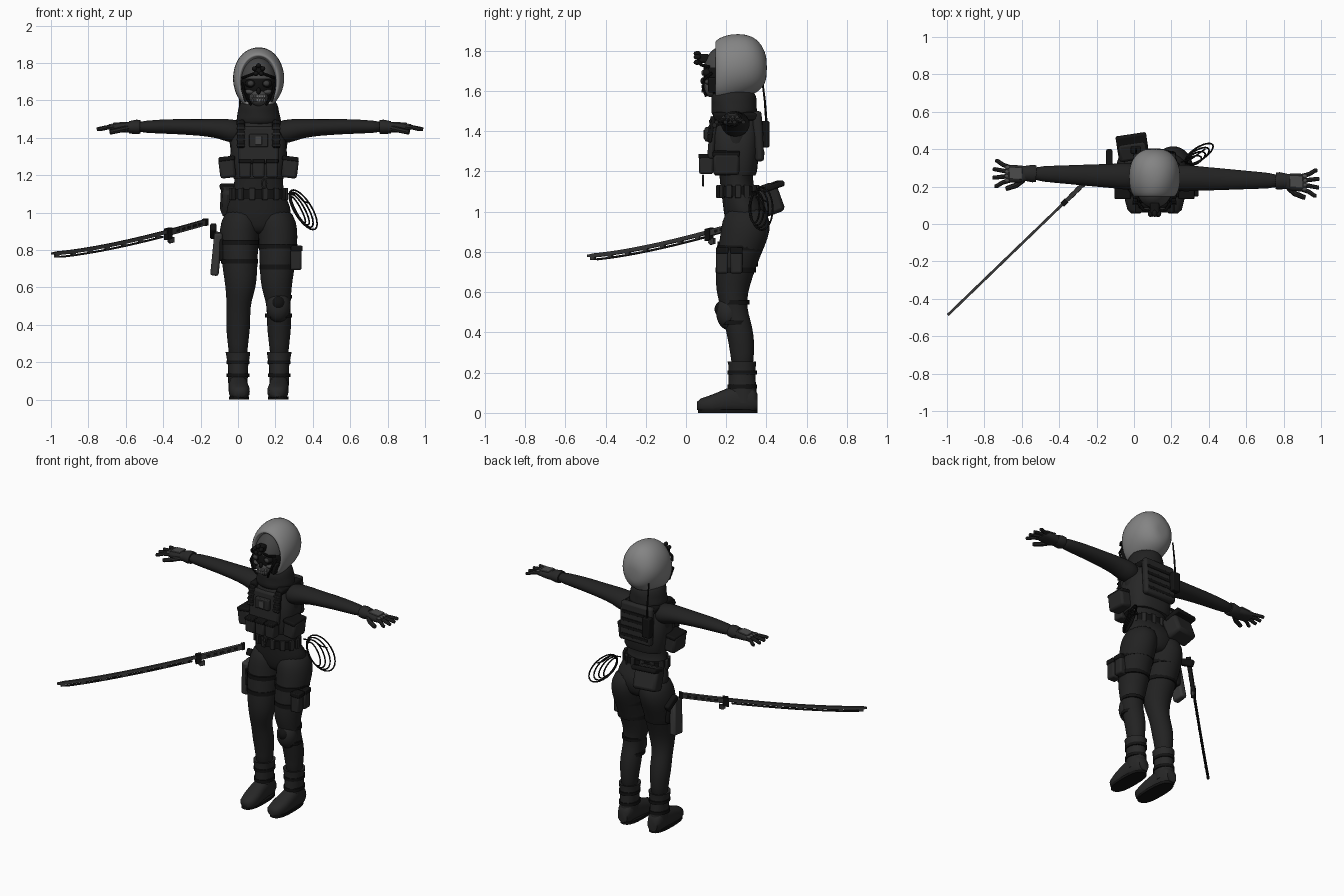
import bpy, bmesh, math
from mathutils import Matrix, Vector, Euler

cube = bpy.data.objects.get("Cube")
if cube:
    bpy.data.objects.remove(cube)

CX = .11  # the figure stands slightly off centre because of the long sword
ARM_TURN = -.03


def material(name, value):
    mat = bpy.data.materials.new(name)
    mat.use_nodes = True
    color = (value, value, value, 1)
    mat.diffuse_color = color
    shader = mat.node_tree.nodes["Principled BSDF"]
    shader.inputs["Base Color"].default_value = color
    shader.inputs["Roughness"].default_value = .8
    return mat


suit = material("suit charcoal", .016)
gear = material("gear charcoal", .02)
black = material("black", .006)
cloth = material("hood grey", .23)
mask_grey = material("mask grey", .06)
bone = material("pale grey", .16)
steel = material("sword grey", .04)
glove = material("glove grey", .07)


def finish(name, bm, mats, mirror=False, subdivide=0, bevel=0, angle=40, turn=0):
    bmesh.ops.recalc_face_normals(bm, faces=bm.faces)
    mesh = bpy.data.meshes.new(name)
    bm.to_mesh(mesh)
    bm.free()
    obj = bpy.data.objects.new(name, mesh)
    bpy.context.collection.objects.link(obj)
    obj.location.x = CX
    obj.rotation_euler.z = turn
    for mat in mats if isinstance(mats, list) else [mats]:
        mesh.materials.append(mat)
    bpy.ops.object.select_all(action='DESELECT')
    obj.select_set(True)
    bpy.context.view_layer.objects.active = obj
    bpy.ops.object.shade_smooth_by_angle(angle=math.radians(angle))
    if bevel:
        modifier = obj.modifiers.new("soft edges", 'BEVEL')
        modifier.width = bevel
        modifier.segments = 2
    if subdivide:
        obj.modifiers.new("smooth", 'SUBSURF').levels = subdivide
        obj.modifiers["smooth"].render_levels = subdivide
    if mirror:
        obj.modifiers.new("other side", 'MIRROR')
    return obj


def loft(name, mat, axis, rings, power=2, sides=20, wrinkle=0, floor=False, **options):
    """Skin oval rings: position on the axis, centre pair, radius pair."""
    bm = bmesh.new()
    loops = []
    for index, (along, ca, cb, ra, rb) in enumerate(rings):
        loop = []
        for k in range(sides):
            t = math.tau * k / sides
            c, s = math.cos(t), math.sin(t)
            fold = 1 + wrinkle * math.sin(5 * t + index * 2)
            a = ca + ra * fold * math.copysign(abs(c) ** (2 / power), c)
            b = cb + rb * fold * math.copysign(abs(s) ** (2 / power), s)
            point = {'x': (along, a, b), 'y': (a, along, b), 'z': (a, b, along)}[axis]
            if floor:
                point = (point[0], point[1], max(0, point[2]))
            loop.append(bm.verts.new(point))
        loops.append(loop)
    for low, high in zip(loops, loops[1:]):
        for k in range(sides):
            n = (k + 1) % sides
            bm.faces.new((low[k], low[n], high[n], high[k]))
    bm.faces.new(loops[0])
    bm.faces.new(loops[-1])
    return finish(name, bm, mat, **options)


def box(name, mat, center, size, tilt=(0, 0, 0), bevel=.006, **options):
    bm = bmesh.new()
    place = Matrix.Translation(center) @ Euler(tilt).to_matrix().to_4x4()
    bmesh.ops.create_cube(bm, size=1, matrix=place @ Matrix.Diagonal((*size, 1)))
    return finish(name, bm, mat, bevel=bevel, **options)


def ball(name, mat, center, radii, rule=None, **options):
    bm = bmesh.new()
    place = Matrix.Translation(center) @ Matrix.Diagonal((*radii, 1))
    bmesh.ops.create_uvsphere(bm, u_segments=24, v_segments=16, radius=1, matrix=place)
    if rule:
        for face in bm.faces:
            face.material_index = rule(face.calc_center_median())
    return finish(name, bm, mat, **options)


def tube(name, mat, points, radius, closed=False, taper=1, **options):
    """Sweep a round section along a path."""
    bm = bmesh.new()
    points = [Vector(p) for p in points]
    count, sides = len(points), 8
    loops = []
    for i, p in enumerate(points):
        after = points[(i + 1) % count] if closed else points[min(i + 1, count - 1)]
        before = points[i - 1] if closed or i else p
        frame = (after - before).to_track_quat('Z', 'Y')
        r = radius * (1 + (taper - 1) * i / count)
        loops.append([bm.verts.new(p + frame @ Vector((
            r * math.cos(math.tau * k / sides), r * math.sin(math.tau * k / sides), 0)))
            for k in range(sides)])
    pairs = list(zip(loops, loops[1:])) + ([(loops[-1], loops[0])] if closed else [])
    for low, high in pairs:
        for k in range(sides):
            n = (k + 1) % sides
            bm.faces.new((low[k], low[n], high[n], high[k]))
    if not closed:
        bm.faces.new(loops[0])
        bm.faces.new(loops[-1])
    return finish(name, bm, mat, **options)


# Torso and limbs
loft("torso", suit, 'z', [
    (.88, 0, .3, .06, .08), (.93, 0, .3, .15, .1), (1, 0, .3, .185, .115),
    (1.06, 0, .275, .158, .095), (1.13, 0, .25, .132, .082), (1.2, 0, .25, .13, .085),
    (1.3, 0, .245, .145, .1), (1.4, 0, .25, .165, .1), (1.46, 0, .255, .15, .09),
    (1.51, 0, .255, .1, .075), (1.56, 0, .24, .06, .06)], subdivide=1, angle=180)
loft("legs", suit, 'z', [
    (1.03, .085, .3, .08, .09), (.95, .098, .3, .108, .125), (.87, .105, .29, .106, .122),
    (.78, .103, .262, .1, .108), (.68, .098, .24, .092, .094), (.6, .095, .228, .082, .079),
    (.52, .106, .238, .066, .065), (.46, .108, .255, .064, .067), (.38, .11, .272, .066, .068),
    (.3, .11, .28, .054, .06), (.2, .11, .28, .048, .052)],
    mirror=True, subdivide=1, angle=180)
loft("arms", suit, 'x', [
    (.08, .25, 1.43, .07, .06), (.16, .25, 1.435, .074, .066), (.22, .25, 1.45, .066, .052),
    (.32, .25, 1.455, .061, .044), (.45, .25, 1.46, .052, .041), (.53, .25, 1.46, .047, .038),
    (.68, .25, 1.458, .038, .03)], mirror=True, subdivide=1, angle=180, turn=ARM_TURN)

# Gloved hands
hand = dict(mirror=True, turn=ARM_TURN)
loft("glove_cuffs", gear, 'x', [
    (.64, .25, 1.458, .044, .036), (.66, .25, 1.458, .047, .039), (.7, .25, 1.456, .04, .033)], **hand)
loft("palms", gear, 'x', [
    (.68, .25, 1.456, .036, .03), (.73, .245, 1.455, .047, .027),
    (.79, .245, 1.455, .047, .02), (.805, .245, 1.455, .042, .014)], power=2.6, **hand)
box("glove_back_plates", glove, (.75, .25, 1.479), (.07, .065, .008), (0, .08, 0), .003, **hand)
for i in range(4):
    y, spread = .21 + .023 * i, .022 * (i - 1.5)
    reach = .878 - .012 * abs(i - 1.5)
    tube("finger_%d" % i, gear, [(.78, y, 1.457), (.82, y + spread * .4, 1.455),
         (reach - .01, y + spread, 1.447), (reach, y + spread, 1.445)], .0125, taper=.75, **hand)
    ball("knuckle_%d" % i, glove, (.795, y, 1.468), (.014, .01, .007), **hand)
tube("thumbs", gear, [(.71, .215, 1.45), (.745, .185, 1.442), (.79, .168, 1.432),
     (.8, .165, 1.43)], .016, taper=.7, **hand)

# Boots
loft("boot_feet", gear, 'y', [
    (.055, .1, .035, .022, .02), (.075, .1, .038, .045, .034), (.13, .103, .045, .056, .046),
    (.2, .108, .06, .053, .06), (.27, .11, .07, .049, .07), (.33, .11, .065, .048, .065),
    (.356, .11, .055, .035, .04)], power=2.5, floor=True, mirror=True, angle=60)
loft("boot_shafts", gear, 'z', [
    (.05, .11, .285, .05, .066), (.12, .11, .28, .053, .07), (.18, .11, .279, .054, .066),
    (.235, .11, .278, .063, .068), (.255, .11, .278, .066, .071), (.25, .11, .278, .055, .06)],
    mirror=True, angle=60, wrinkle=.015)
loft("boot_soles", black, 'z', [
    (z, .105, .207, .054, .148) for z in (0, .018)], power=2.6, mirror=True)
for z in (.13, .2):
    loft("boot_strap", black, 'z', [(z + d, .11, .28, .058 + z * .02, .073) for d in (-.01, .01)], mirror=True)

# Plate carrier with pouches
loft("vest", gear, 'z', [
    (1.18, 0, .245, .132, .1), (1.2, 0, .245, .14, .108), (1.3, 0, .245, .152, .118),
    (1.38, 0, .245, .148, .12), (1.45, 0, .245, .115, .115), (1.49, 0, .245, .095, .1)],
    power=2.8, sides=28, angle=50)
box("front_plate", gear, (0, .13, 1.36), (.22, .035, .2), (-.08, 0, 0), .015)
box("back_plate", gear, (0, .36, 1.375), (.23, .045, .25), (.06, 0, 0), .015)
box("shoulder_straps", black, (.095, .245, 1.475), (.045, .22, .04), (0, .25, 0), .012, mirror=True)
box("strap_fronts", black, (.095, .125, 1.41), (.04, .025, .13), (-.15, 0, 0), mirror=True)
for i in range(4):
    box("strap_loop", gear, (.095, .108 + i * .004, 1.36 + i * .03), (.046, .012, .012), mirror=True, bevel=.003)
    box("webbing", black, (0, .386 - i * .002, 1.29 + i * .05), (.2, .006, .02), bevel=.001)
box("chest_panel", gear, (0, .108, 1.385), (.1, .03, .07))
box("chest_patch", mask_grey, (0, .091, 1.385), (.035, .008, .045), bevel=.002)
for i in (-1, 0, 1):
    box("magazine_pouch", gear, (i * .072, .1, 1.235), (.064, .07, .095), bevel=.01)
    box("pouch_flap", black, (i * .072, .096, 1.276), (.067, .07, .022), bevel=.005)
box("side_pouches", gear, (.168, .2, 1.24), (.085, .13, .11), (0, .12, 0), .015, mirror=True)
box("side_pouch_flaps", black, (.17, .2, 1.288), (.088, .135, .025), (0, .12, 0), .008, mirror=True)
tube("front_clip", steel, [(.03 + .012 * math.cos(t), .085, 1.155 + .025 * math.sin(t))
     for t in [math.tau * k / 12 for k in range(12)]], .005, closed=True)
box("radio", black, (-.1, .395, 1.385), (.055, .04, .13))
tube("antenna", black, [(-.1, .4, 1.44), (-.1, .392, 1.55), (-.1, .377, 1.67)], .006, taper=.6)

# Belt, hip bag and coiled cord
loft("belt", black, 'z', [(z, 0, .258, .148, .098) for z in (1.075, 1.125)], power=2.3, sides=28)
for k in range(14):
    t = math.tau * k / 14
    box("belt_keeper", gear, (.15 * math.cos(t), .258 + .1 * math.sin(t), 1.1),
        (.016, .03, .065), (0, 0, t), .004)
box("hip_bag", gear, (-.12, .41, 1.06), (.16, .11, .15), (.35, 0, .15), .02)
box("hip_bag_flap", black, (-.12, .425, 1.125), (.165, .115, .03), (.35, 0, .15), .01)
for i in range(4):
    lean, long = .03 + .022 * i, .07 + .012 * i
    tube("cord_loop_%d" % i, black, [
        (.2 + lean * .4 + lean * .55 * math.cos(t) - .5 * long * math.sin(t),
         .34 + .012 * i + (.025 + .01 * i) * math.cos(t), 1.015 + long * math.sin(t))
        for t in [math.tau * k / 24 for k in range(24)]], .0045, closed=True, angle=180)
tube("cord_tail", black, [(.14, .33, 1.1), (.2, .35, 1.1), (.24, .38, 1.06), (.27, .4, 1.05)], .004)

# Thigh rigs and knee pad
for z, side in ((.82, 1), (.71, 1), (.84, -1), (.74, -1)):
    loft("thigh_strap", black, 'z', [(z + d, side * .102, .245 + (z - .7) * .2, .1 + (z - .74) * .06,
         .1 + (z - .71) * .13) for d in (-.013, .013)])
for y in (.18, .25):
    box("thigh_pouch", gear, (.2, y, .755), (.06, .06, .125), bevel=.01)
    box("thigh_pouch_flap", black, (.204, y, .808), (.064, .064, .03), bevel=.006)
box("holster", steel, (-.225, .27, .78), (.045, .085, .23), (.12, .1, 0), .012)
box("holster_mount", black, (-.195, .27, .8), (.03, .11, .12), bevel=.01)
box("pistol_grip", black, (-.242, .345, .9), (.035, .11, .045), (-.5, 0, 0), .01)
ball("knee_pad", gear, (.106, .212, .5), (.065, .062, .088))
ball("knee_cap", black, (.106, .2, .515), (.045, .058, .05))
for z in (.45, .55):
    loft("knee_strap", black, 'z', [(z + d, .106, .245, .072, .07) for d in (-.01, .01)])

# Scarf, hood and mask
loft("scarf", suit, 'z', [
    (1.46, 0, .24, .11, .1), (1.49, 0, .24, .125, .118), (1.53, 0, .24, .112, .112),
    (1.56, 0, .237, .11, .117), (1.6, 0, .235, .092, .105), (1.6, 0, .235, .07, .08)],
    wrinkle=.025, subdivide=1, angle=180)
loft("hood", cloth, 'y', [
    (.2, 0, 1.7, .09, .13), (.15, 0, 1.7, .096, .135), (.14, 0, 1.7, .106, .145),
    (.165, 0, 1.703, .126, .162), (.22, 0, 1.715, .14, .171), (.3, 0, 1.727, .138, .16),
    (.36, 0, 1.725, .113, .132), (.395, 0, 1.715, .07, .08), (.402, 0, 1.715, .03, .035)],
    sides=24, wrinkle=.012, subdivide=1, angle=180)
ball("face_mask", [black, mask_grey], (0, .2, 1.69), (.1, .115, .14), rule=lambda c: int(c.z > 1.705))
ball("cheekbones", mask_grey, (.045, .122, 1.645), (.03, .03, .016), mirror=True)
ball("eye_sockets", black, (.042, .105, 1.69), (.03, .025, .022), mirror=True)
ball("lenses", steel, (.042, .086, 1.69), (.016, .01, .014), mirror=True)
ball("muzzle", mask_grey, (0, .125, 1.62), (.05, .045, .05))
ball("nose_hollow", black, (0, .084, 1.65), (.012, .012, .018))
for i in range(6):
    for z in (1.6, 1.622):
        x = (i - 2.5) * .013
        box("tooth", bone, (x, .082 + 8 * x * x, z), (.009, .01, .017), bevel=.002)
box("jaw_hoses", black, (.075, .13, 1.63), (.022, .04, .075), (0, .25, 0), mirror=True)
tube("cheek_cables", black, [(.085, .13, 1.69), (.08, .09, 1.66), (.06, .085, 1.61),
     (.04, .1, 1.575)], .007, mirror=True)
box("brow_mount", black, (0, .085, 1.762), (.05, .06, .045), bevel=.01)
for k in range(5):
    t = math.tau * (k + .25) / 5
    ball("brow_sensor", black, (.024 * math.cos(t), .056, 1.762 + .024 * math.sin(t)), (.013, .018, .013))
tube("visor_arms", black, [(.02, .065, 1.745), (.06, .075, 1.73), (.088, .115, 1.72)], .008, mirror=True)


# Curved sword, hanging clear of the body on a diagonal
def sword_point(u, lift, across):
    z = .775 + .175 * (max(0, 1 - u) / .83) ** 1.4 + lift
    return (-u - CX + across, .31 - .965 * (u - .17) - across, z)


def strip(name, mat, start, end, lift, height, thick, tip=1, steps=20):
    bm = bmesh.new()
    loops = []
    for i in range(steps + 1):
        f = i / steps
        h = height / 2 * (tip if i == steps else 1)
        u = start + (end - start) * f
        loops.append([bm.verts.new(sword_point(u, lift + b * h, a * thick / 2))
                      for a, b in ((-1, -1), (1, -1), (1, 1), (-1, 1))])
    for low, high in zip(loops, loops[1:]):
        for k in range(4):
            n = (k + 1) % 4
            bm.faces.new((low[k], low[n], high[n], high[k]))
    bm.faces.new(loops[0])
    bm.faces.new(loops[-1])
    return finish(name, bm, mat, angle=30)


strip("sword_spine", steel, .36, .995, .006, .02, .01, tip=.5)
strip("sword_edge", black, .4, .975, -.015, .01, .006, tip=.2)
strip("sword_handle", steel, .17, .37, 0, .032, .016)
strip("sword_pommel", black, .168, .182, 0, .038, .02, steps=2)
strip("sword_guard", black, .36, .385, -.006, .06, .02, steps=2)
strip("guard_spike", steel, .345, .372, -.045, .03, .01, tip=.2, steps=3)
for i in range(5):
    strip("handle_inlay", black, .2 + i * .03, .218 + i * .03, 0, .014, .019, steps=2)
for i in range(7):
    strip("edge_clip", steel, .42 + i * .09, .44 + i * .09, -.007, .016, .009, steps=2)
